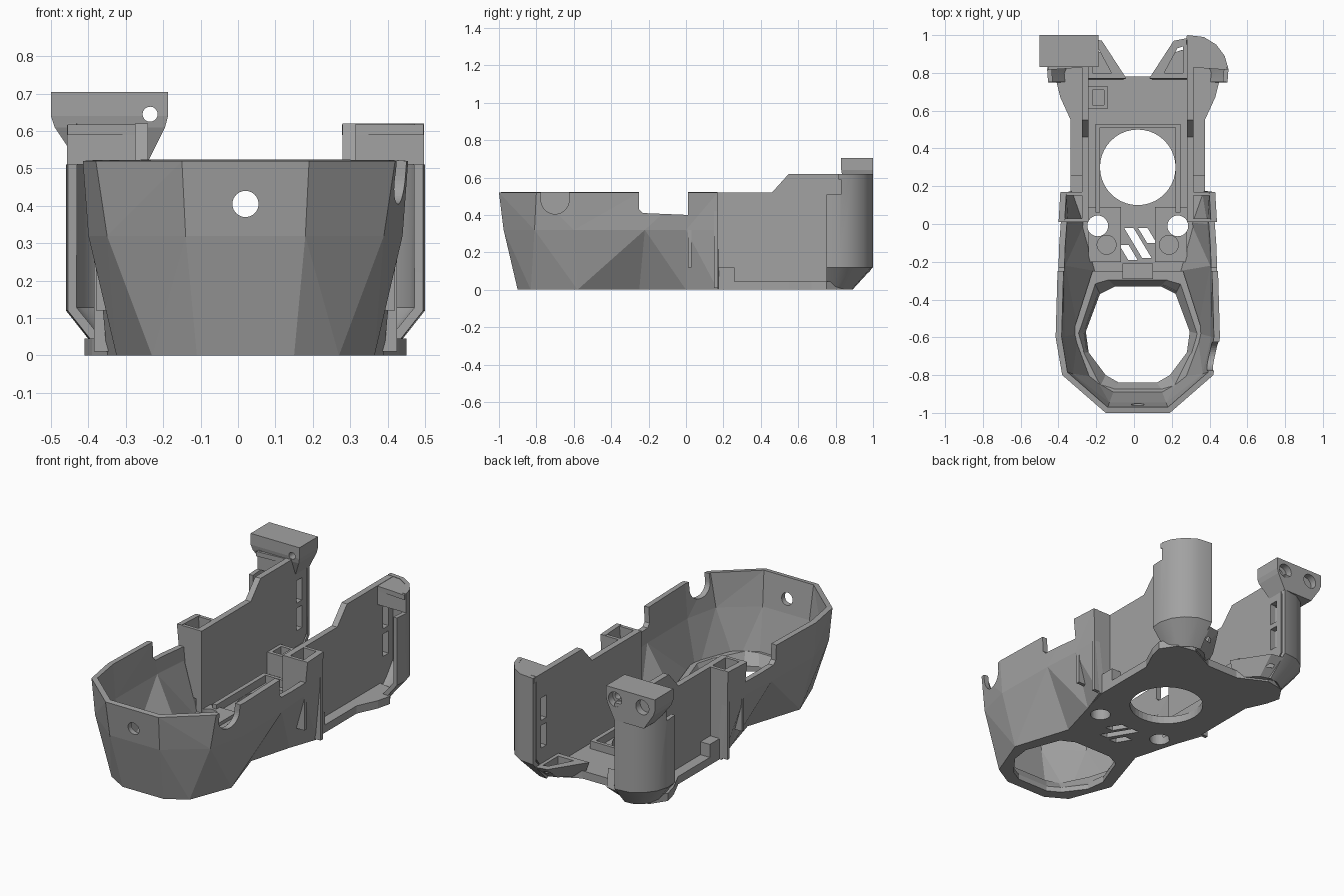
import bpy, bmesh, math
from mathutils import Matrix

cube = bpy.data.objects.get("Cube")
if cube:
    bpy.data.objects.remove(cube)

CX = 0.02  # mirror plane of the body
SIDES = ((1, "left"), (-1, "right"))

grey = bpy.data.materials.new("plain grey")
grey.use_nodes = True
grey.diffuse_color = (0.36, 0.36, 0.36, 1)
grey.node_tree.nodes["Principled BSDF"].inputs["Base Color"].default_value = (0.36, 0.36, 0.36, 1)


def finish(name, bm, recalc=True):
    if recalc:
        bmesh.ops.recalc_face_normals(bm, faces=bm.faces)
    me = bpy.data.meshes.new(name)
    bm.to_mesh(me)
    bm.free()
    me.materials.append(grey)
    ob = bpy.data.objects.new(name, me)
    bpy.context.scene.collection.objects.link(ob)
    return ob


def loft(name, rings, solid=True, flip=False):
    """Skin equal-length rings; solid ones are closed and capped."""
    bm = bmesh.new()
    vs = [[bm.verts.new(p) for p in r] for r in rings]
    n = len(rings[0])
    for a, b in zip(vs, vs[1:]):
        for i in range(n if solid else n - 1):
            j = (i + 1) % n
            q = [a[i], a[j], b[j], b[i]]
            bm.faces.new(q[::-1] if flip else q)
    if solid:
        bm.faces.new(vs[0])
        bm.faces.new(vs[-1])
    return finish(name, bm, solid)


def prism(name, pts, axis, lo, hi):
    place = {"x": lambda u, v, w: (w, u, v), "y": lambda u, v, w: (u, w, v),
             "z": lambda u, v, w: (u, v, w)}[axis]
    return loft(name, [[place(u, v, w) for u, v in pts] for w in (lo, hi)])


def box(name, x0, x1, y0, y1, z0, z1):
    return prism(name, [(x0, y0), (x1, y0), (x1, y1), (x0, y1)], "z", z0, z1)


def side_box(name, s, d0, d1, y0, y1, z0, z1):
    return box(name, CX + s * d0, CX + s * d1, y0, y1, z0, z1)


def rod(axis, u, v, r, lo, hi):
    ring = [(u + r * math.cos(k * math.tau / 40), v + r * math.sin(k * math.tau / 40)) for k in range(40)]
    return prism("cutter", ring, axis, lo, hi)


def both(half):
    """Full outline from one half listed front to back."""
    return [(CX - d, y) for d, y in reversed(half)] + [(CX + d, y) for d, y in half]


def bake(ob):
    dg = bpy.context.evaluated_depsgraph_get()
    me = bpy.data.meshes.new_from_object(ob.evaluated_get(dg))
    ob.modifiers.clear()
    ob.data = me


def cut(ob, cutters):
    for c in cutters:
        m = ob.modifiers.new("cut", "BOOLEAN")
        m.operation, m.solver, m.object = "DIFFERENCE", "EXACT", c
    bake(ob)
    for c in cutters:
        bpy.data.objects.remove(c)


def thicken(ob, t):
    m = ob.modifiers.new("wall", "SOLIDIFY")
    m.thickness, m.offset = t, -1
    bake(ob)


# Faceted front bowl
levels = (
    (0.0, [(0.13, -0.9), (0.25, -0.83), (0.345, -0.58), (0.24, -0.25), (0.31, 0), (0.37, 0.17)]),
    (0.32, [(0.16, -0.975), (0.37, -0.81), (0.42, -0.6), (0.415, -0.22), (0.4, 0.0), (0.4, 0.17)]),
    (0.52, [(0.17, -1), (0.4, -0.8), (0.435, -0.6), (0.425, -0.25), (0.42, 0.0), (0.41, 0.17)]),
)
bowl = loft("front_bowl", [[(x, y, z) for x, y in both(h)] for z, h in levels], solid=False)
bm = bmesh.new()
bm.from_mesh(bowl.data)
bmesh.ops.triangulate(bm, faces=bm.faces)
bm.to_mesh(bowl.data)
bm.free()
thicken(bowl, 0.032)
notch = [(-0.25, 0.6), (-0.25, 0.43), (-0.23, 0.41), (0.01, 0.4), (0.01, 0.6)]
cut(bowl, [
    prism("cutter", notch, "x", -0.7, 0.7),
    rod("x", -0.7, 0.48, 0.075, 0.3, 0.6),
    box("cutter", 0.3, 0.6, -0.775, -0.625, 0.48, 0.6),
    rod("y", CX, 0.405, 0.035, -1.2, -0.8),
])

# Floor with fan opening, screw holes and slanted vents
floor_half = levels[0][1][:-1] + [(0.355, 0.17), (0.355, 0.55), (0.41, 0.67), (0.43, 0.75),
                                  (0.37, 0.84), (0.26, 0.86), (0.1, 0.78)]
floor = prism("floor", both(floor_half), "z", 0, 0.045)
top_hole = [(0.13, -0.88), (0.2, -0.86), (0.29, -0.68), (0.32, -0.58), (0.23, -0.31), (0.16, -0.29)]
low_hole = [(0.1, -0.84), (0.17, -0.8), (0.26, -0.68), (0.275, -0.57), (0.2, -0.37), (0.12, -0.33)]


def funnel():
    return loft("cutter", [[(x, y, z) for x, y in both(h)] for z, h in
                           ((-0.05, low_hole), (0.03, low_hole), (0.1, top_hole), (0.2, top_hole))])


cutters = [funnel(), rod("z", CX, 0.3, 0.2, -0.1, 0.2)]
cutters += [rod("z", CX + s * 0.212, -0.01, 0.055, -0.1, 0.2) for s, _ in SIDES]
for x, y, run in ((-0.03, -0.15, 0.04), (0.02, -0.1, 0.08), (0.07, -0.06, 0.04)):
    slope = run * 0.6
    slit = [(x - slope - 0.025, y + run), (x - slope + 0.025, y + run),
            (x + slope + 0.025, y - run), (x + slope - 0.025, y - run)]
    cutters.append(prism("cutter", slit, "z", -0.1, 0.2))
cut(floor, cutters)

# Raised collar around the front opening
collar = prism("nozzle_collar", both(levels[0][1][:4]), "z", 0.01, 0.09)
cut(collar, [funnel()])

# Fan frame and small floor fittings
box("frame_bar", CX - 0.22, CX + 0.22, 0.51, 0.53, 0.04, 0.09)
box("centre_tab", CX - 0.08, CX + 0.08, -0.29, -0.21, 0.04, 0.11)
clip = box("cable_clip", -0.24, -0.14, 0.61, 0.73, 0.04, 0.17)
cut(clip, [box("cutter", -0.22, -0.16, 0.63, 0.71, 0.07, 0.3)])

for s, side in SIDES:
    side_box(side + "_frame_rail", s, 0.2, 0.225, 0.06, 0.53, 0.04, 0.09)
    pad = side_box(side + "_mount_pad", s, 0.09, 0.26, -0.2, 0.09, 0.04, 0.065)
    cut(pad, [rod("z", CX + s * 0.212, -0.01, 0.055, 0, 0.2),
              rod("z", CX + s * 0.165, -0.11, 0.05, 0.05, 0.2)])

    # Long side wall with two slots at the back
    profile = [(0.01, 0.01), (0.01, 0.52), (0.46, 0.52), (0.55, 0.62), (0.97, 0.62),
               (0.97, 0.14), (0.88, 0.02)]
    wall = prism(side + "_wall", profile, "x", CX + s * 0.26, CX + s * 0.295)
    cut(wall, [side_box("cutter", s, 0.2, 0.35, 0.88, 0.93, z, z + 0.13) for z in (0.19, 0.35)])

    # Hollow column behind the rim notch, and tab at its foot
    side_box(side + "_column_front", s, 0.27, 0.4, 0.01, 0.03, 0.12, 0.52)
    side_box(side + "_column_back", s, 0.27, 0.405, 0.15, 0.17, 0.01, 0.52)
    side_box(side + "_column_tab", s, 0.29, 0.355, 0.16, 0.26, 0.01, 0.12)

    # Curved rear ear
    plan = [(0.475, 0.75), (0.48, 0.82), (0.46, 0.89), (0.415, 0.95), (0.35, 0.99), (0.262, 1.0)]
    foot = [(0.38, 0.75), (0.385, 0.79), (0.37, 0.83), (0.34, 0.86), (0.3, 0.885), (0.25, 0.89)]
    rings = [[(CX + s * d, y, z) for d, y in p] for p, z in ((foot, 0), (plan, 0.12), (plan, 0.62))]
    ear = loft(side + "_rear_ear", rings, solid=False, flip=s < 0)
    thicken(ear, 0.025)
    cut(ear, [side_box("cutter", s, 0.3, 0.6, 0.7, 0.83, 0.51, 0.7)])
    cap = [(CX + s * 0.27, 0.83)] + [(CX + s * (d - 0.004), y - 0.004) for d, y in plan[1:]]
    prism(side + "_ear_cap", cap, "z", 0.59, 0.618)
    side_box(side + "_ear_front", s, 0.28, 0.47, 0.83, 0.85, 0.51, 0.618)

    # Angled duct block between floor and ear
    low = [(0.1, 0.76), (0.26, 0.76), (0.26, 0.88), (0.2, 0.86)]
    high = [(0.06, 0.77), (0.265, 0.77), (0.265, 0.985), (0.19, 0.97)]
    duct = loft(side + "_rear_duct", [[(CX + s * d, y, z) for d, y in p]
                                      for p, z in ((low, 0.01), (high, 0.1))])
    cut(duct, [prism("cutter", [(CX + s * d, y) for d, y in
                                ((0.14, 0.8), (0.24, 0.8), (0.24, 0.94), (0.21, 0.93))], "z", 0.05, 0.2)])

# Sensor head on top of the right ear
head_rings = [[(x0, y0, z), (x1, y0, z), (x1, 1.0, z), (x0, 1.0, z)] for x0, x1, y0, z in
              ((-0.43, -0.24, 0.87, 0.52), (-0.49, -0.195, 0.835, 0.61),
               (-0.5, -0.187, 0.83, 0.64), (-0.5, -0.187, 0.83, 0.705))]
head = loft("sensor_head", head_rings)
eyes = [rod("y", -0.235, 0.645, 0.02, 0.7, 1.1)]
eyes += [rod("y", x, 0.64, 0.042, 0.96, 1.1) for x in (-0.245, -0.42)]
cut(head, eyes)

# Smooth the curved ears, keep their creases sharp
for ob in bpy.context.scene.objects:
    ob.select_set(ob.name.endswith("_rear_ear"))
    if ob.name.endswith("_rear_ear"):
        bpy.context.view_layer.objects.active = ob
bpy.ops.object.shade_smooth_by_angle(angle=math.radians(32))
